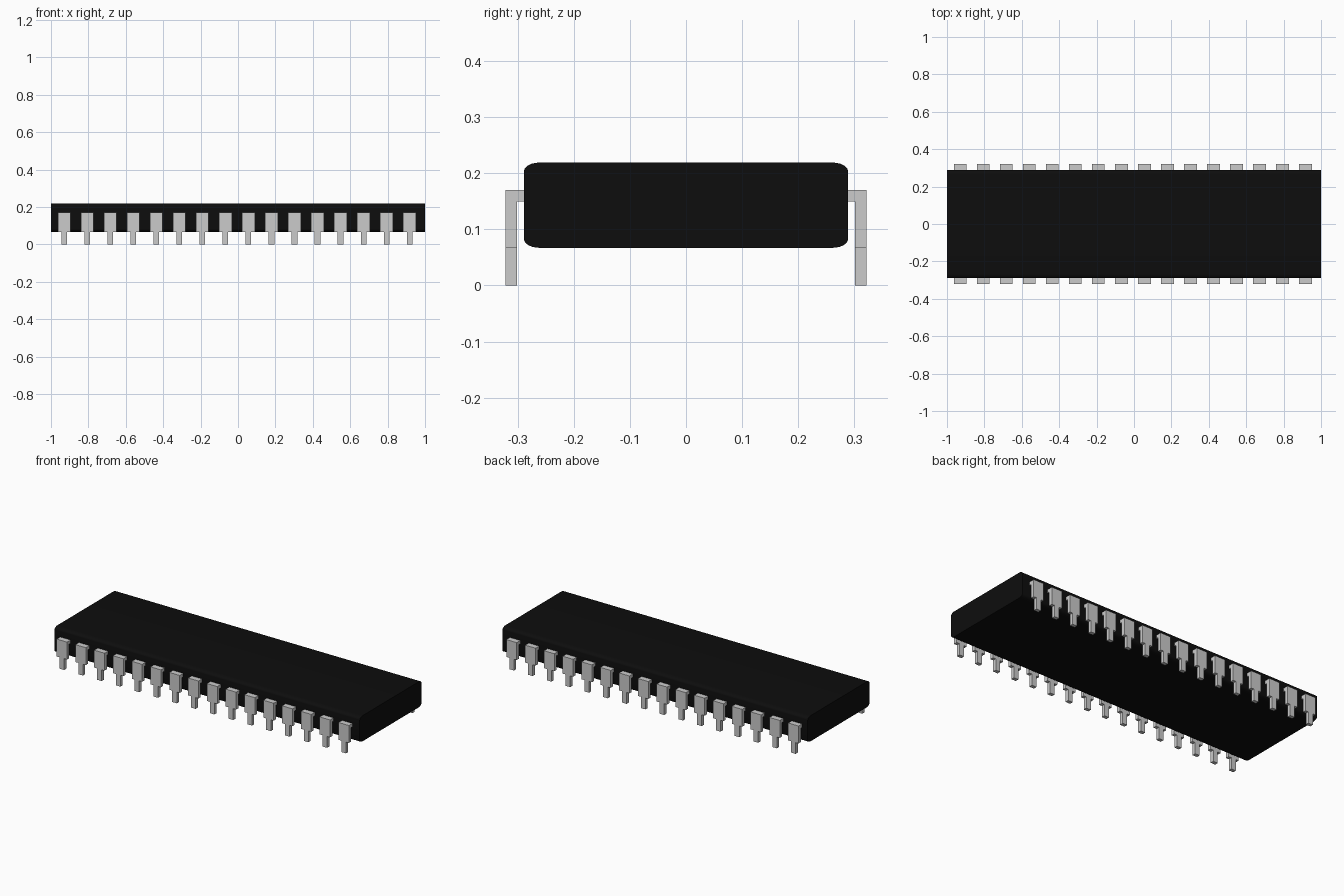
import bpy, bmesh
from math import sin, cos, pi

if "Cube" in bpy.data.objects:
    bpy.data.objects.remove(bpy.data.objects["Cube"])

BODY_Y, BODY_Z0, BODY_Z1 = 0.289, 0.067, 0.219
PINS, FIRST_X, PITCH = 16, -0.929, 0.1231


def extrude_profile(bm, profile, x0, x1):
    """Extrude a closed (y, z) outline along x."""
    face = bm.faces.new([bm.verts.new((x0, y, z)) for y, z in profile])
    out = bmesh.ops.extrude_face_region(bm, geom=[face])
    verts = [g for g in out["geom"] if isinstance(g, bmesh.types.BMVert)]
    bmesh.ops.translate(bm, verts=verts, vec=(x1 - x0, 0, 0))


def make_object(name, bm):
    bmesh.ops.recalc_face_normals(bm, faces=bm.faces)
    mesh = bpy.data.meshes.new(name)
    bm.to_mesh(mesh)
    bm.free()
    obj = bpy.data.objects.new(name, mesh)
    bpy.context.collection.objects.link(obj)
    return obj


# Body: slab with flattened elliptical corners along its length
ry, rz, steps = 0.028, 0.016, 6
outline = []
for k, (sy, sz) in enumerate([(1, 1), (-1, 1), (-1, -1), (1, -1)]):
    cy = sy * (BODY_Y - ry)
    cz = BODY_Z1 - rz if sz > 0 else BODY_Z0 + rz
    for i in range(steps + 1):
        a = (k + i / steps) * pi / 2
        outline.append((cy + ry * cos(a), cz + rz * sin(a)))
bm = bmesh.new()
extrude_profile(bm, outline, -1, 1)
body = make_object("chip_body", bm)
black = bpy.data.materials.new("black_plastic")
black.diffuse_color = (0.004, 0.004, 0.004, 1)
black.use_nodes = True
black.node_tree.nodes["Principled BSDF"].inputs["Base Color"].default_value = black.diffuse_color
body.data.materials.append(black)
bpy.context.view_layer.objects.active = body
body.select_set(True)
bpy.ops.object.shade_smooth_by_angle(angle=pi / 6)

# Pins: wide bent shoulder with a narrow leg below, repeated on both sides
bm = bmesh.new()
y0, y1, z_step = 0.301, 0.322, 0.067
shoulder = [(0.28, 0.15), (0.28, 0.17), (y1, 0.17),
            (y1, z_step), (y0, z_step), (y0, 0.15)]
leg = [(y0, 0), (y1, 0), (y1, z_step), (y0, z_step)]
for profile, half in ((shoulder, 0.034), (leg, 0.015)):
    extrude_profile(bm, profile, FIRST_X - half, FIRST_X + half)
pins = make_object("pins", bm)
array = pins.modifiers.new("row", 'ARRAY')
array.count = PINS
array.use_relative_offset = False
array.use_constant_offset = True
array.constant_offset_displace = (PITCH, 0, 0)
mirror = pins.modifiers.new("both_sides", 'MIRROR')
mirror.use_axis = (False, True, False)
mirror.use_mirror_merge = False
